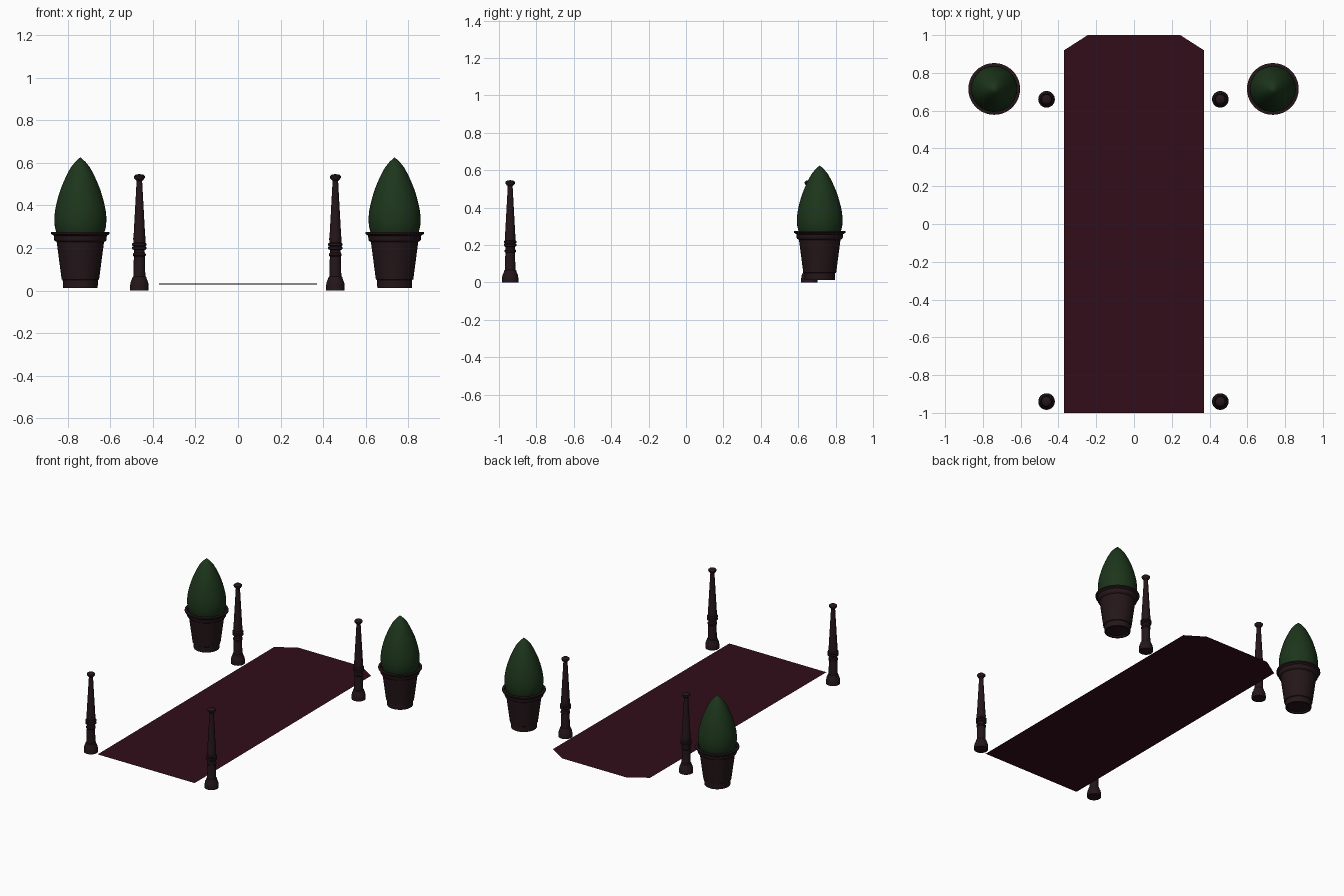
import bpy, bmesh, math


def material(name, rgb):
    m = bpy.data.materials.new(name)
    m.diffuse_color = (*rgb, 1)
    return m


DARK = material("dark_bronze", (0.018, 0.008, 0.010))
GREEN = material("leaf_green", (0.012, 0.036, 0.011))
RED = material("carpet_red", (0.032, 0.004, 0.010))


def finish(name, bm, mat, angle=None):
    me = bpy.data.meshes.new(name)
    bm.to_mesh(me)
    bm.free()
    me.materials.append(mat)
    ob = bpy.data.objects.new(name, me)
    bpy.context.collection.objects.link(ob)
    if angle:
        bpy.ops.object.select_all(action='DESELECT')
        ob.select_set(True)
        bpy.context.view_layer.objects.active = ob
        bpy.ops.object.shade_smooth_by_angle(angle=math.radians(angle))
    return ob


def lathe(name, profile, loc, mat, sides=32):
    """Revolve (radius, z) points around the vertical axis."""
    bm = bmesh.new()
    vs = [bm.verts.new((r, 0, z)) for r, z in profile]
    es = [bm.edges.new(p) for p in zip(vs, vs[1:])]
    bmesh.ops.spin(bm, geom=vs + es, cent=(0, 0, 0), axis=(0, 0, 1),
                   angle=math.tau, steps=sides, use_duplicate=False)
    bmesh.ops.remove_doubles(bm, verts=bm.verts, dist=1e-5)
    bmesh.ops.recalc_face_normals(bm, faces=bm.faces)
    ob = finish(name, bm, mat, 35)
    ob.location = loc
    return ob


# Carpet: thin sheet with clipped back corners, rising very slightly to the back
bm = bmesh.new()
outline = [(-0.37, -1), (0.37, -1), (0.37, 0.92), (0.245, 1), (-0.245, 1), (-0.37, 0.92)]
bm.faces.new([bm.verts.new((x, y, 0.031 + 0.003 * y)) for x, y in outline])
finish("carpet", bm, RED)

# Turned barrier posts
POST = [(0, 0), (0.044, 0), (0.044, 0.022), (0.041, 0.04), (0.034, 0.055), (0.033, 0.062),
        (0.028, 0.067), (0.026, 0.16), (0.030, 0.164), (0.030, 0.172), (0.025, 0.178),
        (0.025, 0.190), (0.034, 0.195), (0.034, 0.204), (0.028, 0.208), (0.034, 0.212),
        (0.034, 0.220), (0.028, 0.225), (0.029, 0.245), (0.027, 0.26), (0.013, 0.515),
        (0.020, 0.521), (0.026, 0.530), (0.026, 0.537), (0.018, 0.544), (0, 0.547)]
for side, x in (("left", -0.463), ("right", 0.457)):
    for end, y in (("front", -0.94), ("back", 0.66)):
        lathe(f"post_{end}_{side}", POST, (x, y, 0), DARK)

# Pots with a rolled rim, filled with soil level just below the lip
POT = [(0, 0.022), (0.068, 0.022), (0.072, 0.013), (0.081, 0.013), (0.083, 0.05),
       (0.088, 0.053), (0.111, 0.228), (0.120, 0.233), (0.123, 0.238), (0.124, 0.257),
       (0.130, 0.261), (0.137, 0.266), (0.137, 0.274), (0.133, 0.276), (0.122, 0.276),
       (0.118, 0.262), (0, 0.262)]
# Clipped shrub: pointed egg shape
SHRUB = [(0, 0.262), (0.109, 0.262), (0.115, 0.28), (0.120, 0.30), (0.122, 0.325),
         (0.122, 0.345), (0.119, 0.375), (0.113, 0.405), (0.104, 0.44), (0.093, 0.475),
         (0.079, 0.51), (0.063, 0.545), (0.045, 0.578), (0.024, 0.604), (0, 0.626)]
for side, x in (("left", -0.74), ("right", 0.735)):
    lathe(f"pot_{side}", POT, (x, 0.715, 0), DARK, 40)
    lathe(f"shrub_{side}", SHRUB, (x, 0.715, 0), GREEN, 40)
